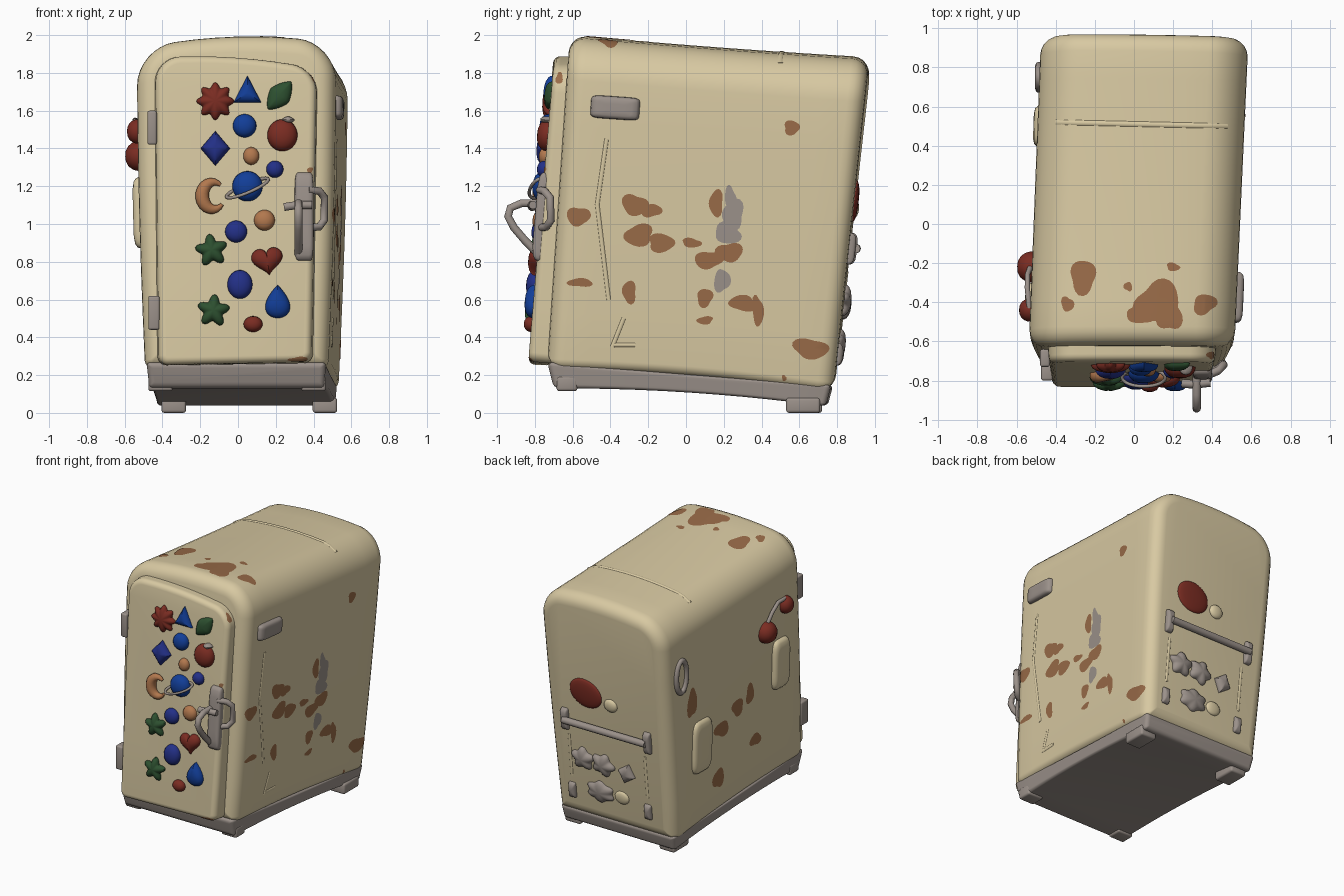
import bpy, bmesh, math, random
from math import sin, cos, pi
from mathutils import Vector
from mathutils.bvhtree import BVHTree

if "Cube" in bpy.data.objects:
    bpy.data.objects.remove(bpy.data.objects["Cube"])

random.seed(4)


def material(name, rgb):
    m = bpy.data.materials.new(name)
    m.diffuse_color = [(c / 255 / 12.92 if c < 11 else ((c / 255 + .055) / 1.055) ** 2.4) for c in rgb] + [1]
    m.use_nodes = True
    m.node_tree.nodes["Principled BSDF"].inputs["Base Color"].default_value = m.diffuse_color
    return m


CREAM, GREY = material("cream", (216, 201, 162)), material("warm_grey", (155, 145, 138))
RED, GREEN = material("red", (122, 44, 34)), material("green", (45, 80, 48))
BLUE, NAVY = material("blue", (18, 62, 152)), material("navy", (35, 48, 135))
TAN, RUST = material("tan", (178, 120, 78)), material("rust", (153, 107, 72))


def finish(name, bm, mat, angle=40):
    bmesh.ops.recalc_face_normals(bm, faces=bm.faces)
    me = bpy.data.meshes.new(name)
    bm.to_mesh(me)
    bm.free()
    me.materials.append(mat)
    me.polygons.foreach_set("use_smooth", [True] * len(me.polygons))
    me.set_sharp_from_angle(angle=math.radians(angle))
    ob = bpy.data.objects.new(name, me)
    bpy.context.collection.objects.link(ob)
    return ob


def profile(W, H, rb, rt, arch, d):
    """Rounded front outline with an arched top, inset by d."""
    hw, pts = W / 2, []
    for sx, top, a0 in ((-1, 0, 180), (1, 0, 270), (1, 1, 0), (-1, 1, 90)):
        r = rt if top else rb
        rr = max(r - d, .006)
        cx = sx * (hw - d - rr)
        cz = H - d - rr if top else d + rr
        for i in range(9):
            a = math.radians(a0 + i * 90 / 8)
            pts.append((cx + rr * cos(a), cz + rr * sin(a)))
        lo, hi = d + rb, H - d - rt
        if top and sx > 0:
            pts += [(cx * (1 - k / 3), H - d) for k in range(1, 6)]
        elif sx > 0:
            pts += [(hw - d, lo + (hi - lo) * k / 6) for k in range(1, 6)]
        elif top:
            pts += [(d - hw, hi + (lo - hi) * k / 6) for k in range(1, 6)]
    return [(x / hw, (z - arch * (x / hw) ** 2 * z / H) / H) for x, z in pts]


def slab(name, corners, size, rb, rt, arch, r, mat, bow=0, bulge=0):
    """Rounded block warped into eight corners, ordered front to back, low to high, left to right."""
    W, D, H = size
    c = [Vector(p) for p in corners]
    arc = [(r * (1 - cos(t)), r * (1 - sin(t))) for t in [i * pi / 10 for i in range(6)]]
    st = arc + [(r + (D - 2 * r) * i / 10, 0) for i in range(1, 10)] + [(D - y, d) for y, d in reversed(arc)]
    bm, rings = bmesh.new(), []
    for y, d in st:
        v, ring = y / D, []
        for x, w in profile(W, H, rb, rt, arch, d):
            u = (x + 1) / 2
            e = [c[i].lerp(c[i + 1], u) for i in (0, 2, 4, 6)]
            p = e[0].lerp(e[1], w).lerp(e[2].lerp(e[3], w), v)
            p.z += bow * (1 - 1.3 * w) * 4 * v * (1 - v)
            p.x += bulge * x * sin(pi * w)
            ring.append(bm.verts.new(p))
        rings.append(ring)
    n = len(rings[0])
    for a, b in zip(rings, rings[1:]):
        for i in range(n):
            bm.faces.new((a[i], a[(i + 1) % n], b[(i + 1) % n], b[i]))
    bm.faces.new(rings[0])
    bm.faces.new(rings[-1])
    return finish(name, bm, mat)


# Cabinet, door and plinth
shell = [
    slab("cabinet", [(-.495, -.735, .235), (.475, -.735, .235), (-.54, -.615, 1.985), (.515, -.615, 2.015),
                     (-.45, .785, .11), (.535, .78, .11), (-.475, .985, 1.87), (.588, .97, 1.895)],
         (1.05, 1.55, 1.74), .05, .2, .05, .09, CREAM, .025, .01),
    slab("door", [(-.415, -.835, .255), (.385, -.835, .275), (-.435, -.70, 1.91), (.415, -.70, 1.85),
                  (-.43, -.70, .25), (.40, -.70, .26), (-.445, -.58, 1.91), (.425, -.58, 1.85)],
         (.84, .13, 1.62), .05, .13, .03, .035, CREAM),
    slab("plinth", [(-.47, -.70, .13), (.455, -.70, .13), (-.485, -.735, .27), (.465, -.735, .27),
                    (-.425, .75, .035), (.515, .74, .035), (-.44, .78, .15), (.525, .77, .15)],
         (.95, 1.5, .13), .02, .02, 0, .03, GREY, .025)]
verts, polys = [], []
for ob in shell:
    k = len(verts)
    verts += [v.co.copy() for v in ob.data.vertices]
    polys += [[k + i for i in p.vertices] for p in ob.data.polygons]
tree = BVHTree.FromPolygons(verts, polys)

# For each side: how two coordinates become a ray start, and the ray direction
SIDES = {"front": (lambda a, b: (a, -3, b), (0, 1, 0)), "back": (lambda a, b: (a, 3, b), (0, -1, 0)),
         "right": (lambda a, b: (3, a, b), (-1, 0, 0)), "left": (lambda a, b: (-3, a, b), (1, 0, 0)),
         "top": (lambda a, b: (a, b, 3), (0, 0, -1))}


def hit(side, a, b):
    start, d = SIDES[side]
    p, n, _, _ = tree.ray_cast(Vector(start(a, b)), Vector(d))
    if p is None:
        return None, None
    return p, (-n if n.dot(Vector(d)) > 0 else n)


def puff(name, shape, side, a, b, ra, rb, depth, mat, rot=0, power=2.5):
    """Domed relief with the given outline, seated on the shell; a high power gives a flat top."""
    p, n = hit(side, a, b)
    start, _ = SIDES[side]
    o = Vector(start(0, 0))
    ex = Vector(start(1, 0)) - o
    ex = (ex - n * ex.dot(n)).normalized()
    ey = Vector(start(0, 1)) - o
    ey = (ey - n * ey.dot(n)).normalized()
    cr, sr = cos(math.radians(rot)), sin(math.radians(rot))
    bm, rings = bmesh.new(), []
    for s, h in [(1, -.015)] + [(s, depth * (1 - s ** power) ** .5) for s in (1, .97, .88, .68, .35)]:
        rings.append([bm.verts.new(p + ex * s * (x * ra * cr - y * rb * sr) + ey * s * (x * ra * sr + y * rb * cr)
                                   + n * h) for x, y in shape])
    m = len(shape)
    for q, w in zip(rings, rings[1:]):
        for i in range(m):
            bm.faces.new((q[i], q[(i + 1) % m], w[(i + 1) % m], w[i]))
    tip = bm.verts.new(p + n * depth)
    for i in range(m):
        bm.faces.new((rings[-1][i], rings[-1][(i + 1) % m], tip))
    bm.faces.new(rings[0])
    return finish(name, bm, mat)


def polar(f, n=40):
    return [(f(t) * cos(t + pi / 2), f(t) * sin(t + pi / 2)) for t in [2 * pi * i / n for i in range(n)]]


def power(p, n=32):
    q = lambda c: math.copysign(abs(c) ** (2 / p), c)
    return [(q(cos(t)), q(sin(t))) for t in [2 * pi * (i + .5) / n for i in range(n)]]


def ngon(k):
    return polar(lambda t: cos(pi / k) / cos(t % (2 * pi / k) - pi / k), k * 8)


T = [2 * pi * i / 40 for i in range(40)]
ROUND, PLATE, LEAF = power(2), power(7), power(1.35)
STAR, BURST = polar(lambda t: .8 + .2 * cos(5 * t)), polar(lambda t: .87 + .13 * cos(8 * t), 64)
HEART = [(sin(t) ** 3, (13 * cos(t) - 4 * cos(2 * t) - 2 * cos(3 * t) - cos(4 * t)) / 15) for t in T]
DROP = [(.95 * sin(t) * sin(t / 2), cos(t)) for t in T]


def tube(name, pts, r, mat, cyclic=False):
    cu = bpy.data.curves.new(name, "CURVE")
    cu.dimensions, cu.bevel_depth, cu.bevel_resolution, cu.use_fill_caps = "3D", r, 3, True
    sp = cu.splines.new("POLY")
    sp.points.add(len(pts) - 1)
    for q, p in zip(sp.points, pts):
        q.co = (*p[:3], 1)
        q.radius = p[3] if len(p) > 3 else 1
    sp.use_cyclic_u = cyclic
    cu.materials.append(mat)
    bpy.context.collection.objects.link(bpy.data.objects.new(name, cu))


def box(name, c, s, mat, bev):
    bm = bmesh.new()
    bmesh.ops.create_cube(bm, size=1)
    for v in bm.verts:
        v.co = Vector(c) + Vector([v.co[i] * s[i] for i in range(3)])
    bmesh.ops.bevel(bm, geom=bm.edges[:], offset=bev, segments=3, affect="EDGES", profile=.5)
    finish(name, bm, mat)


def patch(name, side, a, b, ra, rb, mat):
    """Thin irregular stain that follows the shell."""
    f1, f2 = random.uniform(0, 6), random.uniform(0, 6)
    bm, rings, last = bmesh.new(), [], None
    for s in (.05, .35, .7, 1):
        ring = []
        for i in range(24):
            t = 2 * pi * i / 24
            k = s * (1 + .13 * sin(2 * t + f1) + .12 * sin(3 * t + f2))
            p, n = hit(side, a + ra * k * cos(t), b + rb * k * sin(t))
            last = p + n * .003 if p else last
            ring.append(bm.verts.new(last))
        rings.append(ring)
    for q, w in zip(rings, rings[1:]):
        for i in range(24):
            bm.faces.new((q[i], q[(i + 1) % 24], w[(i + 1) % 24], w[i]))
    bm.faces.new(rings[0])
    finish(name, bm, mat)


def ridge(name, side, a0, b0, a1, b1, r=.016):
    """Low rounded crease, mostly sunk into the shell."""
    pts = [hit(side, a0 + (a1 - a0) * i / 16, b0 + (b1 - b0) * i / 16) for i in range(17)]
    tube(name, [p - n * r * .7 for p, n in pts if p], r, CREAM)


# Feet
for x, y, z in ((-.41, -.63, .155), (.40, -.63, .155), (-.34, .63, .04), (.46, .62, .04)):
    box("foot", (x, y, z), (.13, .18 if y > 0 else .11, .08), GREY, .015)

# Door magnets
for name, shape, x, z, rx, rz, depth, mat, rot in (
        ("burst_magnet", BURST, -.12, 1.65, .10, .10, .04, RED, 0),
        ("triangle_magnet", ngon(3), .05, 1.69, .085, .095, .04, BLUE, 0),
        ("leaf_magnet", LEAF, .22, 1.68, .095, .06, .035, GREEN, 50),
        ("ball_magnet", ROUND, .035, 1.52, .062, .062, .045, BLUE, 0),
        ("apple_magnet", ROUND, .235, 1.47, .08, .085, .055, RED, 0),
        ("apple_leaf", LEAF, .265, 1.55, .035, .02, .045, GREY, 0),
        ("gem_magnet", ngon(4), -.12, 1.40, .078, .092, .05, NAVY, 0),
        ("ball_magnet", ROUND, .07, 1.36, .042, .047, .035, TAN, 0),
        ("ball_magnet", ROUND, .195, 1.29, .045, .045, .04, NAVY, 0),
        ("planet_magnet", ROUND, .05, 1.20, .08, .08, .055, BLUE, 0),
        ("ball_magnet", ROUND, .14, 1.02, .055, .055, .04, TAN, 0),
        ("ball_magnet", ROUND, -.01, .96, .058, .058, .04, NAVY, 0),
        ("star_magnet", STAR, -.14, .86, .088, .088, .04, GREEN, 8),
        ("heart_magnet", HEART, .155, .81, .083, .08, .045, RED, 8),
        ("ball_magnet", ROUND, .01, .68, .066, .076, .045, NAVY, 0),
        ("drop_magnet", DROP, .21, .59, .09, .088, .045, BLUE, 0),
        ("star_magnet", STAR, -.13, .54, .088, .088, .04, GREEN, -5),
        ("ball_magnet", ROUND, .08, .47, .05, .042, .04, RED, 0)):
    puff(name, shape, "front", x, z, rx, rz, depth, mat, rot)
tube("crescent_magnet", [(-.13 + .06 * cos(t), -.775, 1.15 + .072 * sin(t), .25 + .75 * sin((t - .9) / 4.7 * pi))
                         for t in [.9 + 4.7 * i / 16 for i in range(17)]], .038, TAN)
tube("planet_ring", [(.05 + .11 * cos(t), -.785 + .045 * sin(t), 1.19 + .045 * cos(t) + .025 * sin(t)) for t in T],
     .009, GREY, True)

# Door handle, latch and hinges
puff("handle_plate", PLATE, "front", .35, 1.04, .05, .235, .03, GREY, 0, 8)
tube("handle_loop", [(.32, -.77, 1.11), (.32, -.87, 1.11), (.32, -.93, 1.085), (.32, -.942, 1.04), (.32, -.91, .98),
                     (.32, -.85, .91), (.32, -.78, .84)], .022, GREY)
tube("handle_crossbar", [(.245, -.815, 1.09), (.31, -.82, 1.10), (.39, -.81, 1.10)], .022, GREY)
tube("latch_loop", [(.37, -.775, 1.18), (.43, -.75, 1.175), (.458, -.72, 1.14), (.456, -.715, 1.02), (.43, -.74, .985),
                    (.37, -.775, .98)], .021, GREY)
box("upper_hinge", (-.455, -.685, 1.51), (.05, .09, .18), GREY, .012)
box("lower_hinge", (-.445, -.755, .53), (.06, .09, .18), GREY, .012)

# Right side plate and creases
puff("side_plate", PLATE, "right", -.375, 1.615, .13, .06, .035, GREY, -4, 8)
ridge("side_crease", "right", -.42, 1.45, -.47, 1.1)
ridge("side_crease", "right", -.47, 1.1, -.41, .6)
ridge("side_notch", "right", -.33, .5, -.39, .35)
ridge("side_notch", "right", -.39, .36, -.27, .36)
ridge("top_seam", "top", -.40, .52, .48, .50, .02)

# Left side: cherries, pads and ring
puff("large_cherry", ROUND, "left", -.22, 1.36, .08, .08, .08, RED)
puff("small_cherry", ROUND, "left", -.44, 1.49, .06, .065, .06, RED)
tube("cherry_stem", [(-.53, -.22, 1.42), (-.545, -.26, 1.5), (-.545, -.33, 1.55), (-.535, -.43, 1.54)], .014, GREY)
puff("front_pad", power(5), "left", -.39, 1.06, .09, .19, .038, CREAM, 0, 8)
puff("rear_pad", power(5), "left", .5, .76, .105, .2, .032, CREAM, 0, 8)
tube("side_ring", [(-.485, .75 + .06 * cos(t), 1.38 + .12 * sin(t)) for t in T], .02, GREY, True)

# Back: rail, badge and small reliefs
puff("back_badge", ROUND, "back", .22, 1.12, .135, .11, .022, RED, 12)
puff("back_knob", ROUND, "back", .01, 1.08, .055, .05, .025, CREAM)
tube("back_rail", [(.41, .897, .87), (-.29, .90, .87)], .026, GREY)
for x in (.41, -.29):
    puff("rail_end", PLATE, "back", x, .87, .03, .085, .035, GREY, 0, 5)
PLUMP = polar(lambda t: .86 + .14 * cos(5 * t))
puff("back_star", PLUMP, "back", .28, .59, .1, .09, .04, GREY)
puff("back_star", PLUMP, "back", .11, .585, .1, .09, .04, GREY, 20)
puff("back_gem", ngon(4), "back", -.09, .57, .07, .08, .04, GREY, 15)
puff("back_cloud", polar(lambda t: .9 + .1 * cos(6 * t)), "back", .15, .36, .12, .085, .035, GREY)
puff("back_swirl", ROUND, "back", -.03, .36, .06, .05, .02, CREAM)
for x in (.39, -.25):
    puff("back_clip", PLATE, "back", x, .31, .03, .06, .03, GREY)
    ridge("back_crease", "back", x, .75, x, .42)

# Rust and worn stains
for a, b, ra, rb in ((-.57, 1.04, .055, .055), (-.27, 1.1, .065, .06), (-.18, 1.07, .05, .035), (-.25, .94, .08, .055),
                     (-.13, .90, .075, .045), (.03, .90, .05, .025), (.12, .81, .07, .05), (.23, .85, .065, .055),
                     (.16, 1.11, .04, .065), (.56, 1.51, .045, .035), (-.56, .69, .06, .025), (-.3, .64, .04, .055),
                     (.1, .61, .045, .045), (.3, .58, .075, .04), (.38, .54, .03, .08), (.66, .34, .09, .055),
                     (.1, .49, .045, .02), (.52, .185, .012, .015), (-.67, 1.77, .02, .028)):
    patch("right_rust", "right", a, b, ra, rb, RUST)
for a, b, ra, rb in ((.25, 1.05, .06, .075), (.235, 1.14, .03, .06), (.22, .95, .07, .055), (.19, .7, .04, .065)):
    patch("right_wear", "right", a, b, ra, rb, GREY)
for a, b, ra, rb in ((-.26, -.27, .07, .08), (.12, -.40, .11, .11), (.18, -.47, .06, .08), (.03, -.47, .07, .04),
                     (.36, -.41, .06, .05), (-.34, -.41, .03, .04), (.2, -.22, .035, .02), (-.03, -.32, .02, .025)):
    patch("top_rust", "top", a, b, ra, rb, RUST)
for a, b, ra, rb in ((.62, 1.13, .05, .12), (.09, .90, .07, .06), (.27, .8, .08, .06), (-.05, .95, .05, .07),
                     (.29, .43, .06, .08), (-.13, .57, .06, .05)):
    patch("left_rust", "left", a, b, ra, rb, RUST)
patch("door_rust", "front", .32, .285, .05, .012, RUST)
patch("door_rust", "front", .38, 1.285, .016, .014, RUST)
